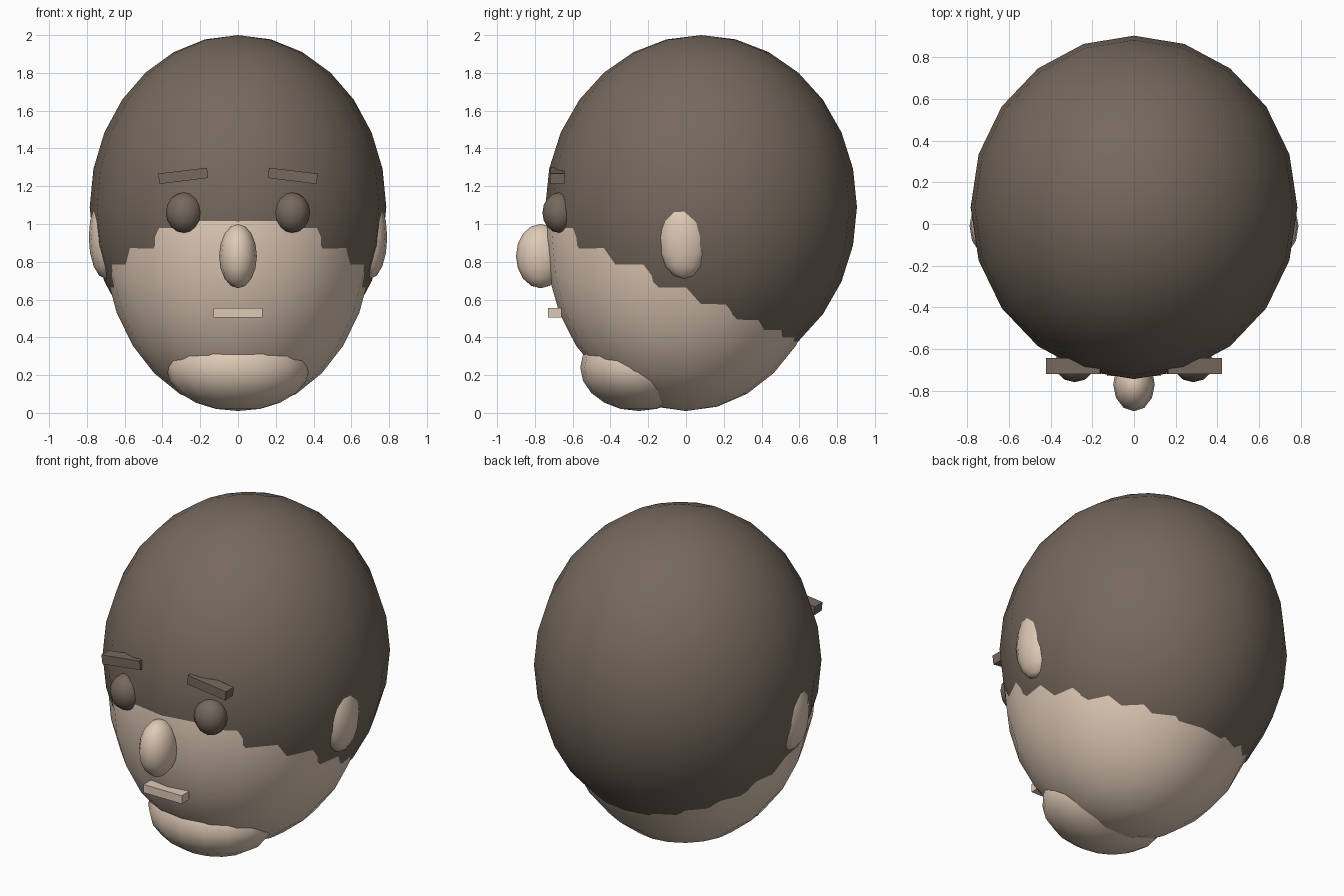
import bpy
import math

old = bpy.data.objects.get("Cube")
if old:
    bpy.data.objects.remove(old, do_unlink=True)


def make_material(name, rgb):
    mat = bpy.data.materials.new(name)
    mat.use_nodes = True
    mat.diffuse_color = (*rgb, 1)
    mat.node_tree.nodes["Principled BSDF"].inputs["Base Color"].default_value = (*rgb, 1)
    return mat


skin = make_material("skin", (0.74, 0.59, 0.47))
brown = make_material("dark brown", (0.18, 0.14, 0.11))


def finish(name, size, mat):
    obj = bpy.context.object
    obj.name = name
    obj.scale = size
    obj.data.materials.append(mat)
    bpy.ops.object.transform_apply(location=False, rotation=False, scale=True)
    return obj


def ellipsoid(name, centre, radii, mat, segments=12, rings=8):
    bpy.ops.mesh.primitive_uv_sphere_add(segments=segments, ring_count=rings, radius=1, location=centre)
    obj = finish(name, radii, mat)
    bpy.ops.object.shade_smooth()
    return obj


def block(name, centre, size, mat, tilt=0):
    bpy.ops.mesh.primitive_cube_add(size=1, location=centre, rotation=(0, tilt, 0))
    return finish(name, size, mat)


# Head and the overlapping shell of hair
ellipsoid("head", (0, 0, 0.93), (0.713, 0.745, 0.92), skin, 20, 14)
ellipsoid("hair", (0, 0.08, 1.09), (0.785, 0.825, 0.91), brown, 20, 14)

# Central features
ellipsoid("chin", (0, -0.25, 0.24), (0.38, 0.31, 0.23), skin, 16, 10)
ellipsoid("nose", (0, -0.77, 0.83), (0.1, 0.13, 0.17), skin)
block("mouth", (0, -0.695, 0.53), (0.26, 0.07, 0.05), skin)

# Paired features
for side, s in (("left", 1), ("right", -1)):
    ellipsoid(side + "_ear", (s * 0.7, -0.01, 0.93), (0.09, 0.14, 0.22), skin)
    ellipsoid(side + "_eye", (s * 0.285, -0.67, 1.06), (0.097, 0.09, 0.107), brown)
    block(side + "_eyebrow", (s * 0.29, -0.682, 1.255), (0.26, 0.075, 0.055), brown, s * math.radians(7))
